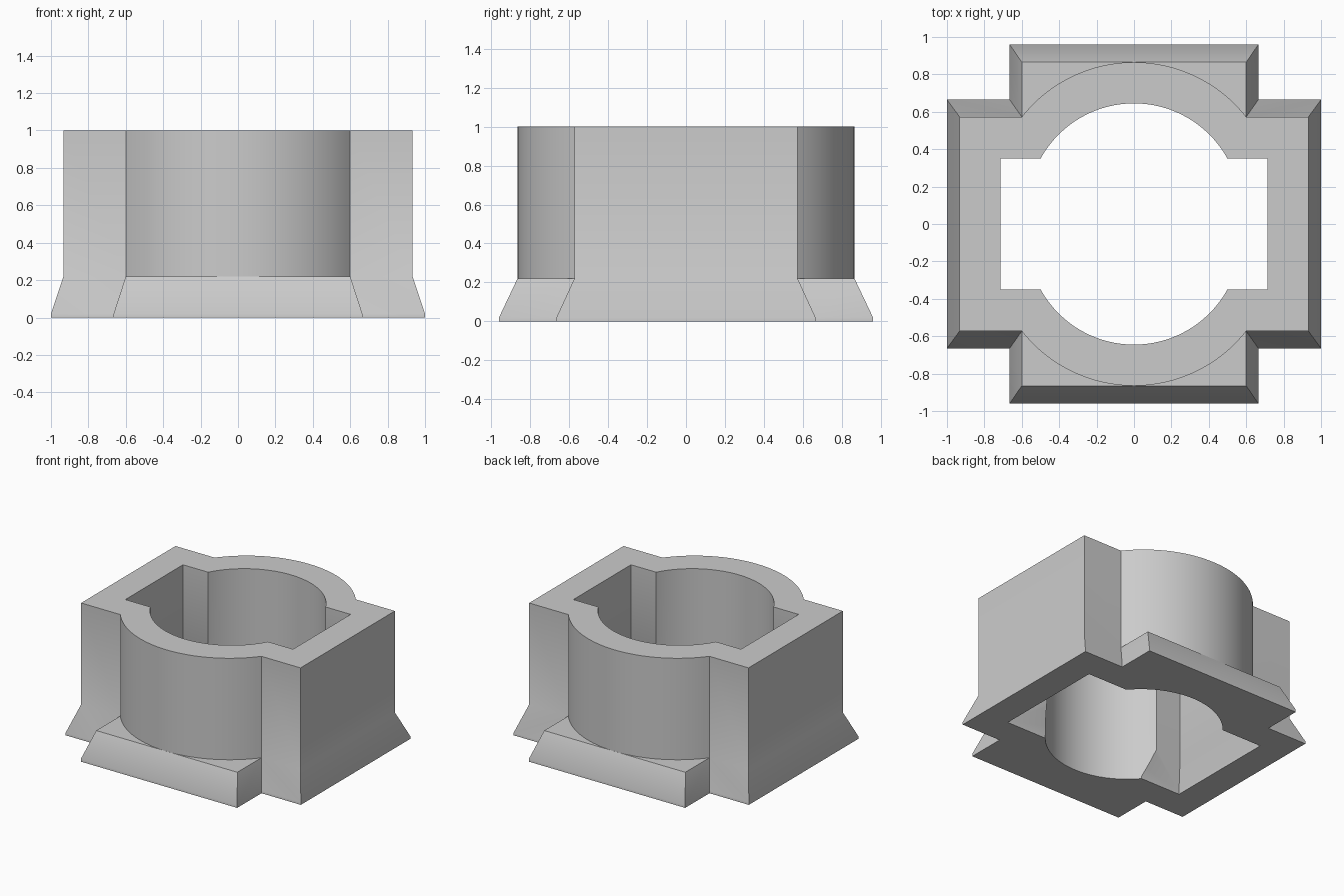
import bpy
import bmesh
from math import asin, sin, cos

cube = bpy.data.objects.get("Cube")
if cube:
    bpy.data.objects.remove(cube, do_unlink=True)

grey = bpy.data.materials.new("light grey")
grey.use_nodes = True
grey.diffuse_color = (0.6, 0.6, 0.6, 1)
grey.node_tree.nodes["Principled BSDF"].inputs["Base Color"].default_value = (0.6, 0.6, 0.6, 1)


def loft(name, sections):
    """Closed solid through matching outlines, given as (z, points) upwards."""
    bm = bmesh.new()
    rings = [[bm.verts.new((x, y, z)) for x, y in pts] for z, pts in sections]
    n = len(rings[0])
    for low, high in zip(rings, rings[1:]):
        for i in range(n):
            j = (i + 1) % n
            bm.faces.new((low[i], low[j], high[j], high[i]))
    bm.faces.new(rings[0][::-1])
    bm.faces.new(rings[-1])
    bmesh.ops.recalc_face_normals(bm, faces=bm.faces)
    mesh = bpy.data.meshes.new(name)
    bm.to_mesh(mesh)
    bm.free()
    mesh.materials.append(grey)
    obj = bpy.data.objects.new(name, mesh)
    bpy.context.collection.objects.link(obj)
    return obj


def arc(half_width, y_end, y_top, steps=40):
    """Bulging arc from +x to -x, with its crown on the y axis."""
    rise = y_top - y_end
    r = (half_width ** 2 + rise ** 2) / (2 * rise)
    a = asin(half_width / r)
    return [(r * sin(a - 2 * a * i / steps), y_top - r + r * cos(a - 2 * a * i / steps))
            for i in range(steps + 1)]


def turned(points):
    """Add the same half outline turned by half a turn."""
    return points + [(-x, -y) for x, y in points]


def rectangle(x, y):
    return turned([(x, y), (-x, y)])


def cross(x, y, arm_x, arm_y):
    return turned([(x, y), (arm_x, y), (arm_x, arm_y),
                   (-arm_x, arm_y), (-arm_x, y), (-x, y)])


def combine(target, tool, operation):
    mod = target.modifiers.new(operation, 'BOOLEAN')
    mod.operation = operation
    mod.solver = 'EXACT'
    mod.object = tool
    bpy.ops.object.select_all(action='DESELECT')
    bpy.context.view_layer.objects.active = target
    target.select_set(True)
    bpy.ops.object.modifier_apply(modifier=mod.name)
    bpy.data.objects.remove(tool, do_unlink=True)


# Upright wall: box ends with a bulging front and back
wall_outline = turned([(0.933, 0.573)] + arc(0.6, 0.573, 0.865) + [(-0.933, 0.573)])
body = loft("socket_body", [(0.1, wall_outline), (1.0, wall_outline)])

# Flared cross-shaped foot
wide = cross(1.0, 0.665, 0.665, 0.96)
narrow = cross(0.933, 0.573, 0.6, 0.865)
combine(body, loft("foot", [(0, wide), (0.02, wide), (0.22, narrow)]), 'UNION')

# Rectangular opening, widening towards the bottom
mouth, throat = rectangle(0.778, 0.44), rectangle(0.713, 0.35)
combine(body, loft("slot_cutter", [(-0.1, mouth), (0.02, mouth), (0.22, throat), (1.1, throat)]),
        'DIFFERENCE')

# Rounded opening, straight through
bore = turned(arc(0.524, 0.3, 0.645))
combine(body, loft("bore_cutter", [(-0.2, bore), (1.2, bore)]), 'DIFFERENCE')

body.select_set(True)
bpy.ops.object.shade_smooth_by_angle(angle=0.5236)
